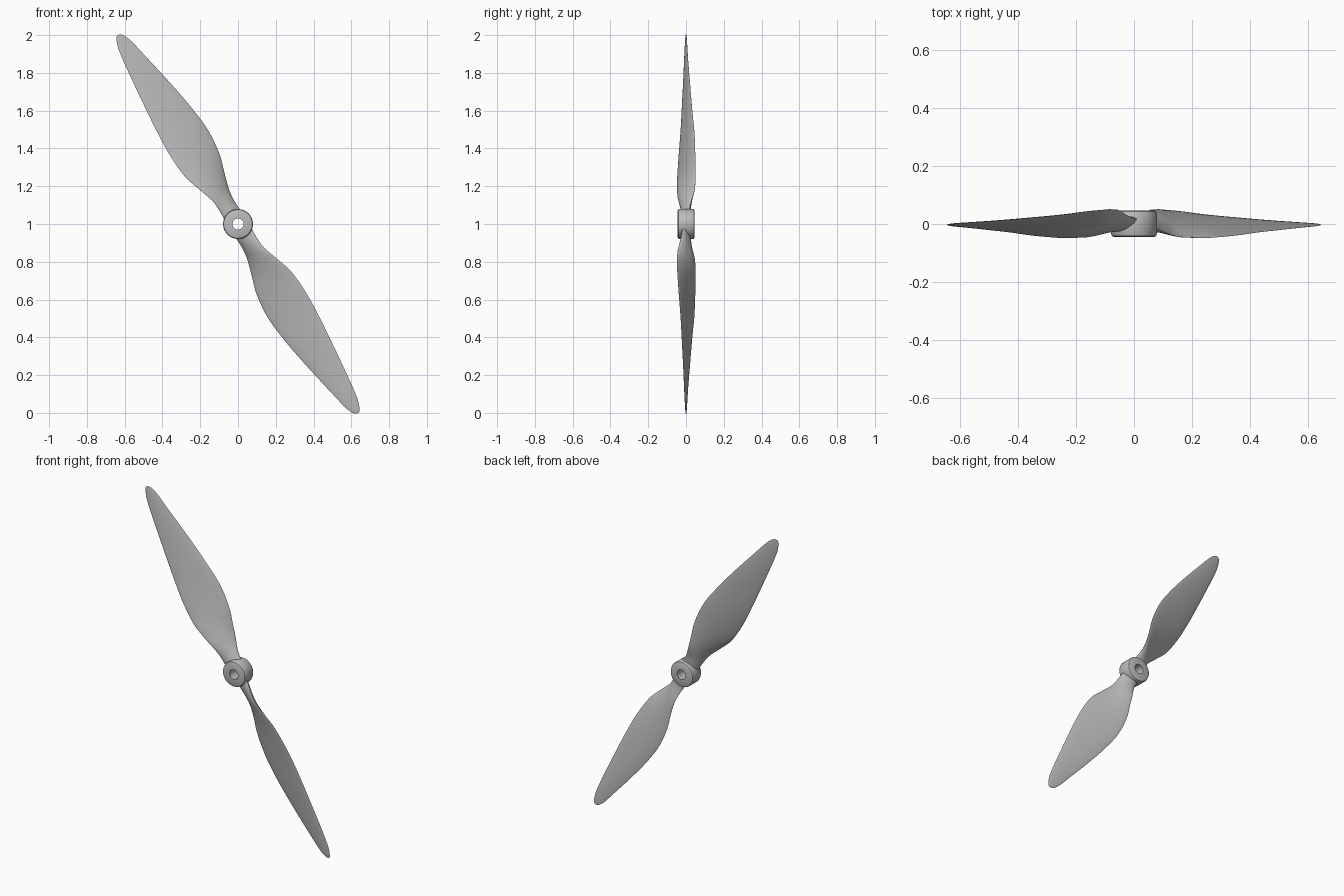
import bpy, bmesh
from math import sin, cos, pi, atan, radians
from mathutils import Vector, Matrix

if "Cube" in bpy.data.objects:
    bpy.data.objects.remove(bpy.data.objects["Cube"])

grey = bpy.data.materials.new("Plain grey")
grey.use_nodes = True
grey.diffuse_color = (0.5, 0.5, 0.5, 1)
grey.node_tree.nodes["Principled BSDF"].inputs["Base Color"].default_value = (0.5, 0.5, 0.5, 1)

CENTRE = Vector((0, 0, 1))
LEAN = Vector((-0.53, 0, 0.848))     # along the upper blade
ACROSS = Vector((0.848, 0, 0.53))    # across the upper blade
AXIS = Vector((0, 1, 0))             # shaft direction

# Blade stations: radius, trailing edge, leading edge, pitch slope, thickness
STATIONS = [
    (0.045, -0.05, 0.05, 0.3, 0.045),
    (0.09, -0.047, 0.048, 0.45, 0.042),
    (0.13, -0.046, 0.049, 0.65, 0.038),
    (0.18, -0.051, 0.057, 0.8, 0.034),
    (0.26, -0.076, 0.08, 0.62, 0.03),
    (0.36, -0.105, 0.112, 0.44, 0.027),
    (0.5, -0.113, 0.129, 0.34, 0.024),
    (0.65, -0.104, 0.118, 0.27, 0.021),
    (0.82, -0.086, 0.092, 0.23, 0.017),
    (1.02, -0.062, 0.054, 0.17, 0.012),
    (1.12, -0.046, 0.034, 0.14, 0.008),
    (1.16, -0.032, 0.02, 0.12, 0.006),
    (1.18, -0.02, 0.006, 0.12, 0.004),
    (1.185, -0.013, -0.003, 0.12, 0.002),
]
STEPS, RING = 5, 28


def finish(name, bm, angle):
    bmesh.ops.recalc_face_normals(bm, faces=bm.faces)
    mesh = bpy.data.meshes.new(name)
    bm.to_mesh(mesh)
    bm.free()
    mesh.materials.append(grey)
    obj = bpy.data.objects.new(name, mesh)
    bpy.context.collection.objects.link(obj)
    bpy.ops.object.select_all(action='DESELECT')
    obj.select_set(True)
    bpy.context.view_layer.objects.active = obj
    bpy.ops.object.shade_smooth_by_angle(angle=radians(angle))
    return obj


def smooth_stations(rows):
    """Hermite spline through the rows, with slopes taken per unit radius."""
    def slope(i, c):
        a, b = rows[max(i - 1, 0)], rows[min(i + 1, len(rows) - 1)]
        return (b[c] - a[c]) / (b[0] - a[0])
    for i in range(len(rows) - 1):
        p, q = rows[i], rows[i + 1]
        d = q[0] - p[0]
        for n in range(STEPS):
            t = n / STEPS
            h = t * t * (3 - 2 * t)
            yield [p[0] + d * t] + [
                p[c] + (q[c] - p[c]) * h
                + d * (slope(i, c) * t * (1 - t) ** 2 - slope(i + 1, c) * t * t * (1 - t))
                for c in range(1, len(p))]
    yield rows[-1]


def blade(name, turn):
    bm = bmesh.new()
    rings = []
    for radius, low, high, pitch, thick in smooth_stations(STATIONS):
        mid, half, twist = (low + high) / 2, (high - low) / 2, atan(pitch)
        ring = []
        for k in range(RING):
            a = 2 * pi * k / RING
            v = mid + half * cos(a)
            n = thick / 2 * sin(a) * abs(sin(a)) ** 0.4
            p = (LEAN * radius + ACROSS * (v - n * sin(twist))
                 + AXIS * (v * pitch + n * cos(twist)))
            ring.append(bm.verts.new(p))
        rings.append(ring)
    for a, b in zip(rings, rings[1:]):
        for k in range(RING):
            j = (k + 1) % RING
            bm.faces.new((a[k], a[j], b[j], b[k]))
    bm.faces.new(rings[0])
    bm.faces.new(rings[-1])
    bm.transform(Matrix.Translation(CENTRE) @ Matrix.Rotation(turn, 4, 'Y'))
    return finish(name, bm, 50)


def hub():
    # Bevelled ring profile (radius, depth) spun around the shaft
    profile = [(0.03, -0.044), (0.07, -0.044), (0.076, -0.041), (0.079, -0.035),
               (0.079, 0.037), (0.076, 0.043), (0.07, 0.046), (0.03, 0.046)]
    bm = bmesh.new()
    verts = [bm.verts.new((r, y, 0)) for r, y in profile]
    edges = [bm.edges.new((v, verts[(i + 1) % len(verts)])) for i, v in enumerate(verts)]
    bmesh.ops.spin(bm, geom=verts + edges, cent=(0, 0, 0), axis=AXIS,
                   angle=2 * pi, steps=48, use_merge=True)
    bmesh.ops.remove_doubles(bm, verts=bm.verts, dist=0.0001)
    bm.transform(Matrix.Translation(CENTRE))
    return finish("hub", bm, 35)


hub()
blade("upper_blade", 0)
blade("lower_blade", pi)
